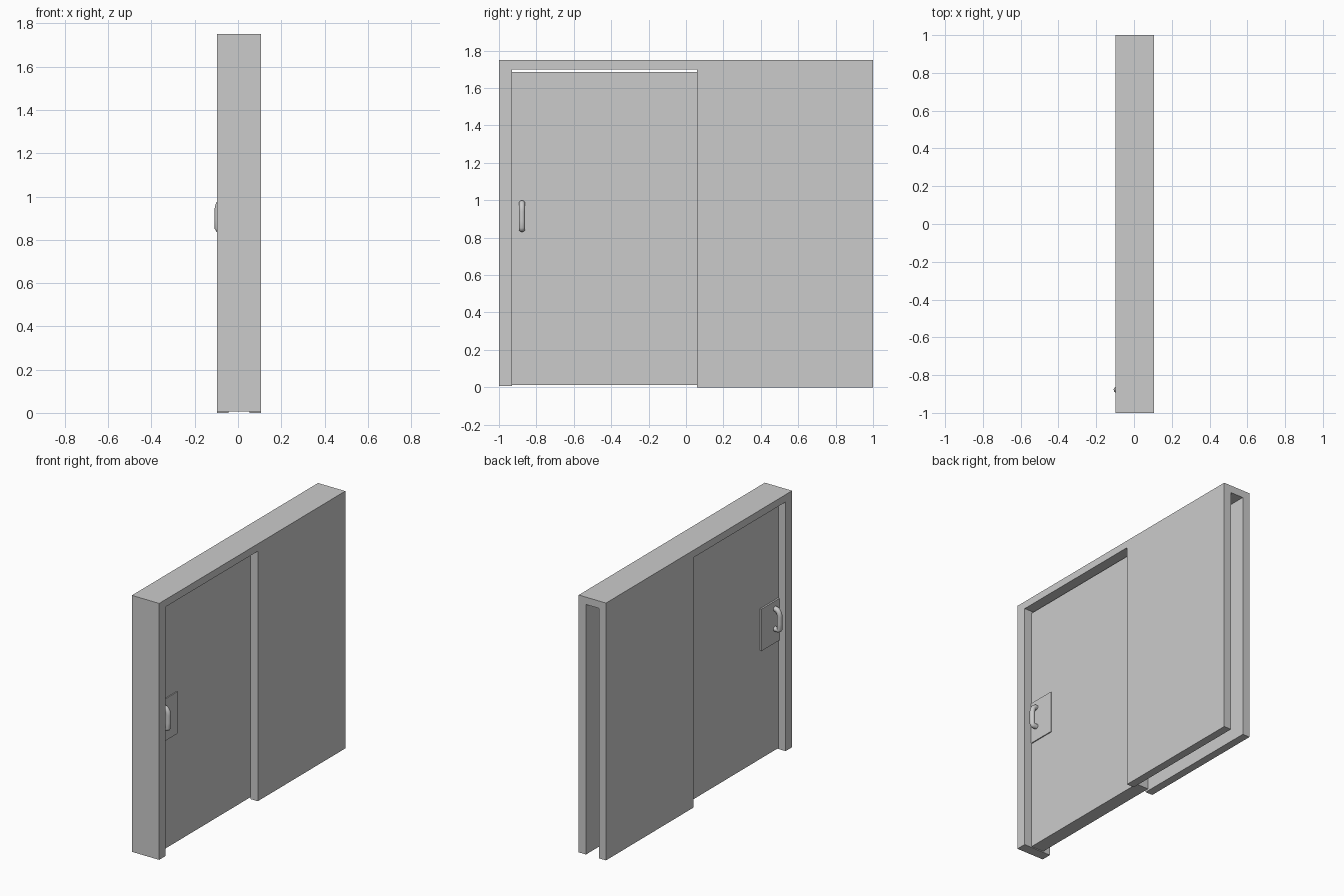
import bpy, bmesh, math

if "Cube" in bpy.data.objects:
    bpy.data.objects.remove(bpy.data.objects["Cube"])

X0, X1 = -0.098, 0.107          # wall faces
P0, P1 = -0.044, 0.052          # pocket faces
D0, D1 = -0.043, 0.051          # door faces


def finish(name, bm):
    bmesh.ops.recalc_face_normals(bm, faces=bm.faces)
    mesh = bpy.data.meshes.new(name)
    bm.to_mesh(mesh)
    bm.free()
    obj = bpy.data.objects.new(name, mesh)
    bpy.context.collection.objects.link(obj)
    return obj


def slab(name, profile, x0, x1):
    """Extrude a (y, z) outline along x."""
    bm = bmesh.new()
    face = bm.faces.new([bm.verts.new((x0, y, z)) for y, z in profile])
    new = bmesh.ops.extrude_face_region(bm, geom=[face])["geom"]
    bmesh.ops.translate(bm, vec=(x1 - x0, 0, 0),
                        verts=[v for v in new if isinstance(v, bmesh.types.BMVert)])
    return finish(name, bm)


def box(name, x0, x1, y0, y1, z0, z1):
    return slab(name, [(y0, z0), (y1, z0), (y1, z1), (y0, z1)], x0, x1)


# wall frame: post, lintel and pocket half in one outline
frame = slab("wall_frame", [(-1, 0.006), (-1, 1.75), (1, 1.75), (1, 0),
                            (0.06, 0), (0.06, 1.7), (-0.93, 1.7), (-0.93, 0.006)], X0, X1)

# pocket, open at the bottom and at the far end
cutter = box("pocket_cutter", P0, P1, 0.0, 1.1, -0.1, 1.7)
cutter.hide_render = True
mod = frame.modifiers.new("pocket", 'BOOLEAN')
mod.operation = 'DIFFERENCE'
mod.solver = 'EXACT'
mod.object = cutter
bpy.context.view_layer.objects.active = frame
bpy.ops.object.modifier_apply(modifier="pocket")
bpy.data.objects.remove(cutter)

# sliding door
box("sliding_door", D0, D1, -0.93, 0.085, 0.012, 1.687)


def handle(name, base, tip):
    """Bar handle bent into the plate at the top, with a straight foot below."""
    r = 0.017
    out = tip - math.copysign(r, tip)
    d = out - base
    path = [(base, 0.983)]
    for i in range(9):                       # rounded top bend
        a = math.radians(90 - i * 11.25)
        path.append((base + d * (0.25 + 0.75 * math.cos(a)), 0.938 + 0.045 * math.sin(a)))
    path += [(out, 0.89), (out, 0.855), (out - d * 0.08, 0.849), (out - d * 0.22, 0.847), (base, 0.847)]
    curve = bpy.data.curves.new(name, 'CURVE')
    curve.dimensions = '3D'
    curve.bevel_depth = r
    curve.bevel_resolution = 4
    curve.use_fill_caps = True
    sp = curve.splines.new('POLY')
    sp.points.add(len(path) - 1)
    for p, (x, z) in zip(sp.points, path):
        p.co = (x, -0.877, z, 1)
    obj = bpy.data.objects.new(name, curve)
    bpy.context.collection.objects.link(obj)


# lock plates and handles on both door faces
for side, face, plate, tip in (("left", D0, -0.055, -0.108), ("right", D1, 0.058, 0.106)):
    box(side + "_plate", min(face, plate), max(face, plate), -0.925, -0.735, 0.75, 1.035)
    handle(side + "_handle", plate - math.copysign(0.005, plate), tip)
